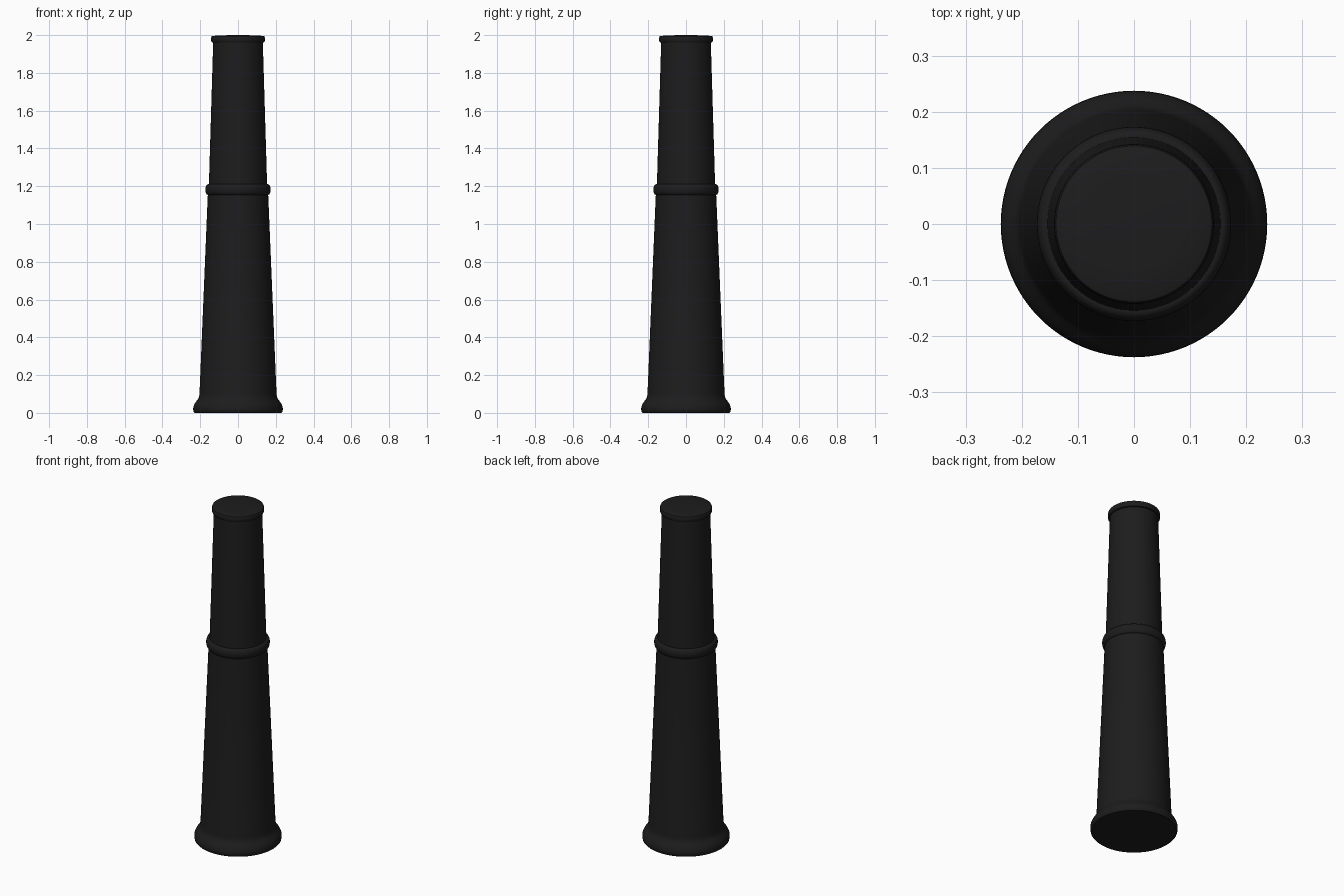
import bpy, bmesh, math

if "Cube" in bpy.data.objects:
    bpy.data.objects.remove(bpy.data.objects["Cube"])

mat = bpy.data.materials.new("black_paint")
mat.diffuse_color = (0.012, 0.012, 0.013, 1)
mat.use_nodes = True
mat.node_tree.nodes["Principled BSDF"].inputs["Base Color"].default_value = mat.diffuse_color
SEGMENTS = 96


def lathe(name, profile):
    """Revolve (radius, height) points around z and cap both ends."""
    bm = bmesh.new()
    rings = []
    for r, z in profile:
        rings.append([bm.verts.new((r * math.cos(a), r * math.sin(a), z))
                      for a in (2 * math.pi * i / SEGMENTS for i in range(SEGMENTS))])
    for lo, hi in zip(rings, rings[1:]):
        for i in range(SEGMENTS):
            j = (i + 1) % SEGMENTS
            bm.faces.new((lo[i], lo[j], hi[j], hi[i]))
    bm.faces.new(rings[0][::-1])
    bm.faces.new(rings[-1])
    mesh = bpy.data.meshes.new(name)
    bm.to_mesh(mesh)
    bm.free()
    mesh.materials.append(mat)
    obj = bpy.data.objects.new(name, mesh)
    bpy.context.collection.objects.link(obj)
    bpy.context.view_layer.objects.active = obj
    obj.select_set(True)
    bpy.ops.object.shade_smooth_by_angle(angle=math.radians(35))
    obj.select_set(False)


def bead(r, bulge, z, half, steps=12):
    """Half-round moulding profile."""
    return [(r + bulge * math.cos(t), z + half * math.sin(t))
            for t in (math.pi * (k / steps - 0.5) for k in range(steps + 1))]


# One continuous turned column: flared foot, lower shaft, collar, upper shaft, rim
foot = [(0.230, 0), (0.235, 0.005), (0.2375, 0.018), (0.2365, 0.032),
        (0.231, 0.046), (0.222, 0.060), (0.212, 0.072), (0.206, 0.086), (0.204, 0.1)]
collar = bead(0.157, 0.016, 1.182, 0.029)
rim = [(0.1315, 1.96), (0.138, 1.962), (0.1415, 1.968), (0.1425, 1.978),
       (0.1415, 1.989), (0.139, 1.994), (0.135, 1.996), (0.08, 1.9985), (0.04, 2.0)]
lathe("column", foot + [(0.160, 1.153)] + collar + [(0.154, 1.211)] + rim)
